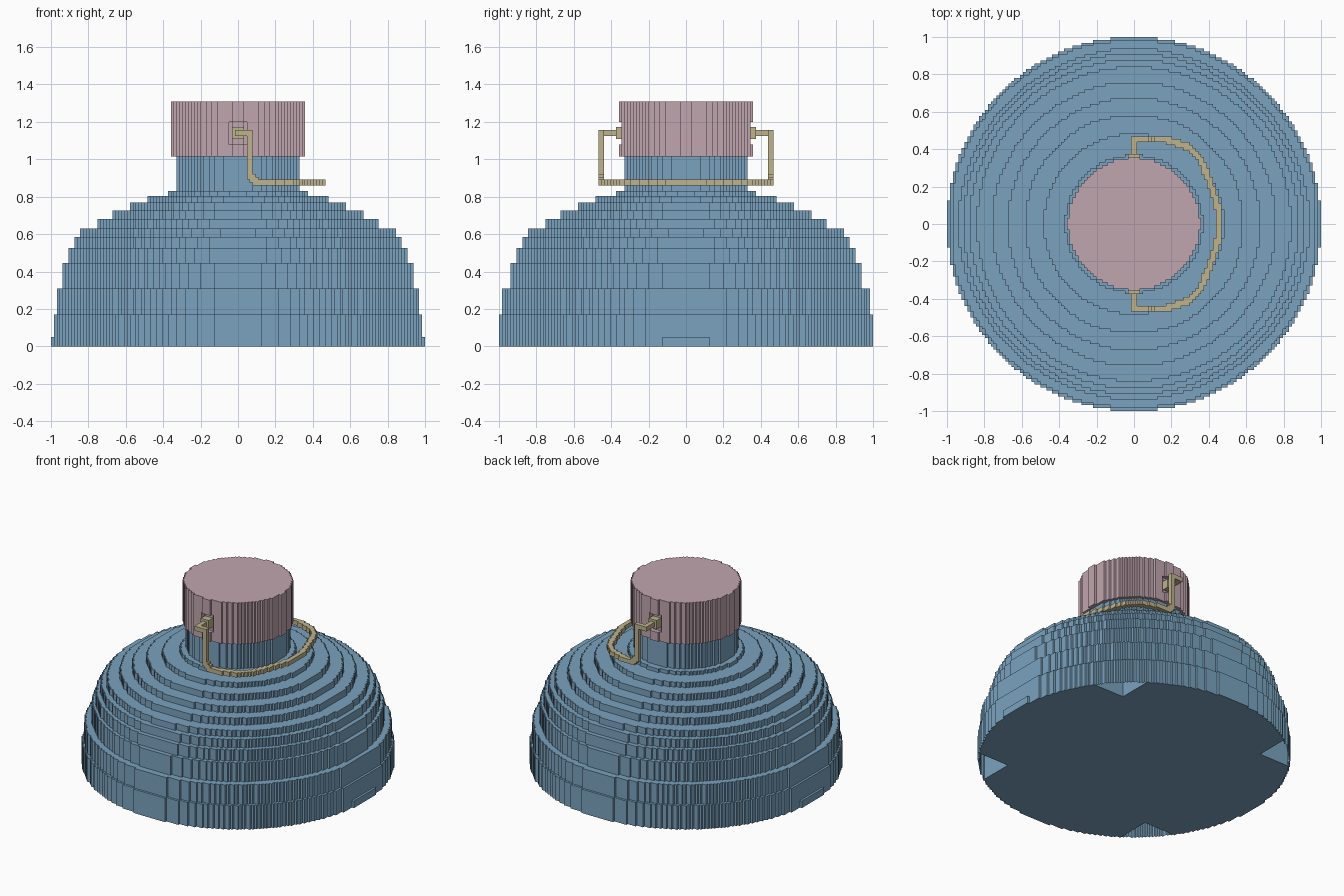
import bpy, bmesh, math

if "Cube" in bpy.data.objects:
    bpy.data.objects.remove(bpy.data.objects["Cube"], do_unlink=True)

V = 1 / 64  # block size of the stepped shapes


def material(name, rgb):
    m = bpy.data.materials.new(name)
    m.use_nodes = True
    m.diffuse_color = (*rgb, 1)
    m.node_tree.nodes["Principled BSDF"].inputs["Base Color"].default_value = (*rgb, 1)
    return m


blue = material("soft blue", (0.195, 0.365, 0.52))
pink = material("dusty pink", (0.53, 0.38, 0.425))
straw = material("straw yellow", (0.52, 0.455, 0.27))


def finish(name, bm, mat):
    mesh = bpy.data.meshes.new(name)
    bm.to_mesh(mesh)
    bm.free()
    mesh.materials.append(mat)
    ob = bpy.data.objects.new(name, mesh)
    bpy.context.collection.objects.link(ob)
    return ob


def outline(r, xmax=9, notch=None, dent=0):
    """Stair-stepped circle, counter-clockwise.
    notch: the diagonal corners are cut back to this coordinate.
    dent: blocks removed from the middle of the front and back."""
    heights = []
    for i in range(int(min(r, xmax) / V + 0.5)):
        c = (i + 0.5) * V
        h = round(math.sqrt(max(r * r - c * c, 0)) / V)
        if notch and i >= notch:
            h = min(h, notch)
        if i < 3:
            h -= dent
        if h > 0:
            heights.append(h)
    q = []
    for i, h in enumerate(heights):
        nxt = heights[i + 1] if i + 1 < len(heights) else 0
        if nxt != h:
            q.append(((i + 1) * V, h * V))
            if nxt:
                q.append(((i + 1) * V, nxt * V))
    loop = q + [(x, -y) for x, y in reversed(q)]
    loop += [(-x, -y) for x, y in q] + [(-x, y) for x, y in reversed(q)]
    return loop[::-1]


def prism(bm, pts, z0, z1, bottom=True, top=True):
    lo = [bm.verts.new((x, y, z0)) for x, y in pts]
    hi = [bm.verts.new((x, y, z1)) for x, y in pts]
    n = len(pts)
    for i in range(n):
        j = (i + 1) % n
        bm.faces.new((lo[i], lo[j], hi[j], hi[i]))
    if bottom:
        bm.faces.new(lo[::-1])
    if top:
        bm.faces.new(hi)


# Base ring: outer wall plus a core that leaves four corner pockets underneath
bm = bmesh.new()
for z0, z1, xmax in ((0, 0.05, 9), (0.05, 0.17, 63 * V)):
    prism(bm, outline(1.0, xmax), z0, z1, bottom=False, top=z0 > 0)
    prism(bm, outline(1.0, xmax, notch=37), z0, z1, bottom=z0 == 0, top=z0 == 0)
finish("base_ring", bm, blue)

# Stepped dome: (top height, radius, x limit)
bm = bmesh.new()
z = 0.17
for top, r, xmax in ((0.31, 0.985, 62 * V), (0.445, 0.938, 9), (0.525, 0.912, 9),
                     (0.585, 0.88, 9), (0.63, 0.842, 9), (0.68, 0.757, 9),
                     (0.725, 0.676, 9), (0.77, 0.585, 9), (0.805, 0.484, 9),
                     (0.83, 0.37, 9)):
    prism(bm, outline(r, xmax), z, top, bottom=z < 0.2)
    z = top
finish("stepped_dome", bm, blue)

# Neck
bm = bmesh.new()
prism(bm, outline(0.328), 0.83, 1.015, bottom=False)
finish("neck", bm, blue)

# Cap with a shallow square recess at front and back
bm = bmesh.new()
for z0, z1, dent in ((1.015, 1.08, 0), (1.08, 1.2, 2), (1.2, 1.31, 0)):
    prism(bm, outline(0.353, dent=dent), z0, z1)
finish("cap", bm, pink)


def block_mesh(name, cells, mat):
    """Outer skin of a set of grid cells."""
    bm = bmesh.new()
    verts = {}

    def vert(p):
        if p not in verts:
            verts[p] = bm.verts.new([c * V for c in p])
        return verts[p]

    for cell in cells:
        for axis in range(3):
            for side in (0, 1):
                near = list(cell)
                near[axis] += 2 * side - 1
                if tuple(near) in cells:
                    continue
                u, w = (axis + 1) % 3, (axis + 2) % 3
                ring = []
                for a, b in ((0, 0), (1, 0), (1, 1), (0, 1)):
                    p = list(cell)
                    p[axis] += side
                    p[u] += a
                    p[w] += b
                    ring.append(vert(tuple(p)))
                bm.faces.new(ring if side else ring[::-1])
    return finish(name, bm, mat)


# Carrying loop: one half as a path, mirrored front to back
path = [(0, 0.33, 1.14), (0, 0.45, 1.14), (0.055, 0.45, 1.14), (0.055, 0.45, 0.92),
        (0.09, 0.45, 0.88), (0.18, 0.45, 0.88), (0.30, 0.405, 0.88), (0.36, 0.34, 0.88),
        (0.40, 0.24, 0.88), (0.435, 0.13, 0.88), (0.455, 0.05, 0.88), (0.455, 0, 0.88)]
cells = set()
for a, b in zip(path, path[1:]):
    steps = max(1, int(math.dist(a, b) / V * 3))
    for s in range(steps + 1):
        g = [round((p + (q - p) * s / steps) / V) for p, q in zip(a, b)]
        for dx in (-1, 0):
            for dy in (-1, 0):
                for dz in (-1, 0):
                    c = (g[0] + dx, g[1] + dy, g[2] + dz)
                    cells.add(c)
                    cells.add((c[0], -1 - c[1], c[2]))
block_mesh("carrying_loop", cells, straw)

# Square mounts that hold the loop in the cap
for name, rows in (("front_mount", range(-24, -20)), ("back_mount", range(20, 24))):
    block_mesh(name, {(x, y, k) for x in range(-2, 2) for y in rows
                      for k in range(71, 75)}, straw)
